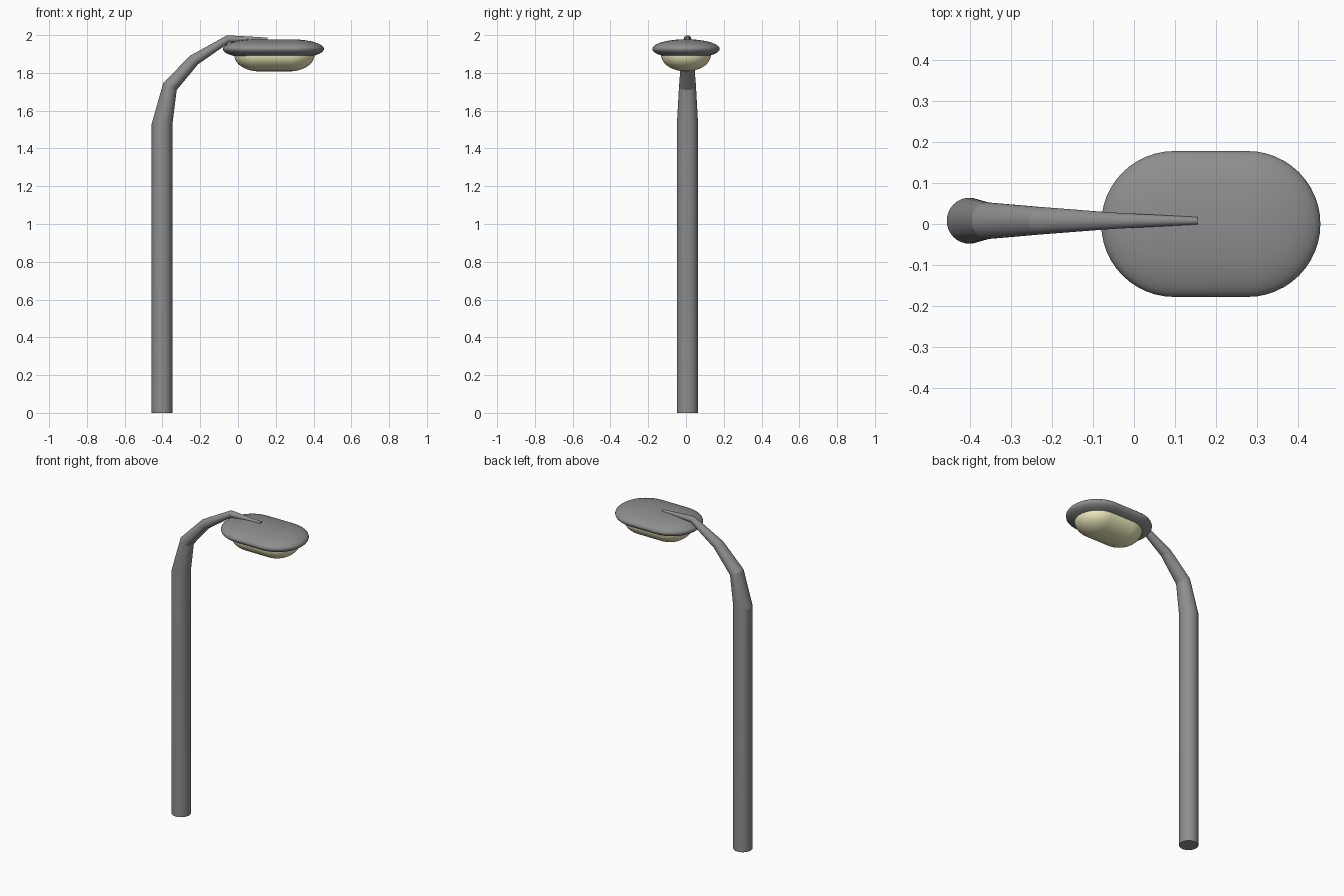
import bpy, bmesh, math
from mathutils import Vector

if "Cube" in bpy.data.objects:
    bpy.data.objects.remove(bpy.data.objects["Cube"])

GREY = (0.27, 0.27, 0.27, 1)
CREAM = (0.85, 0.82, 0.5, 1)


def finish(bm, name, color, angle=30):
    bmesh.ops.recalc_face_normals(bm, faces=bm.faces[:])
    me = bpy.data.meshes.new(name)
    bm.to_mesh(me)
    bm.free()
    ob = bpy.data.objects.new(name, me)
    bpy.context.collection.objects.link(ob)
    mat = bpy.data.materials.new(name + "_colour")
    mat.diffuse_color = color
    mat.use_nodes = True
    mat.node_tree.nodes["Principled BSDF"].inputs["Base Color"].default_value = mat.diffuse_color
    me.materials.append(mat)
    bpy.ops.object.select_all(action='DESELECT')
    ob.select_set(True)
    bpy.context.view_layer.objects.active = ob
    bpy.ops.object.shade_smooth_by_angle(angle=math.radians(angle))
    return ob


def tapered_tube(name, rings, y, color, sides=32):
    # each ring: centre x, centre z, radius in x-z, radius in y, lean in degrees
    bm = bmesh.new()
    loops = []
    for x, z, r, ry, lean in rings:
        a = math.radians(lean)
        across = Vector((math.cos(a), 0, -math.sin(a)))
        loops.append([bm.verts.new(Vector((x, y, z))
                      + across * r * math.cos(t) + Vector((0, ry * math.sin(t), 0)))
                      for t in (2 * math.pi * i / sides for i in range(sides))])
    for lo, hi in zip(loops, loops[1:]):
        for i in range(sides):
            j = (i + 1) % sides
            bm.faces.new((lo[i], lo[j], hi[j], hi[i]))
    bm.faces.new(loops[0])
    bm.faces.new(loops[-1])
    return finish(bm, name, color, angle=11.8)


def stretched_ellipsoid(name, x0, x1, z, r, h, color, lower_half=False):
    # a flattened sphere, split in the middle and pulled apart along x
    bm = bmesh.new()
    bmesh.ops.create_uvsphere(bm, u_segments=48, v_segments=24, radius=1)
    geom = bm.verts[:] + bm.edges[:] + bm.faces[:]
    if lower_half:
        bmesh.ops.bisect_plane(bm, geom=geom, dist=1e-5, plane_co=(0, 0, 0),
                               plane_no=(0, 0, 1), clear_outer=True)
        bmesh.ops.holes_fill(bm, edges=[e for e in bm.edges if e.is_boundary])
        geom = bm.verts[:] + bm.edges[:] + bm.faces[:]
    bmesh.ops.bisect_plane(bm, geom=geom, dist=1e-5, plane_co=(0, 0, 0), plane_no=(1, 0, 0))
    seam = [e for e in bm.edges if all(abs(v.co.x) < 1e-4 for v in e.verts)]
    bmesh.ops.split_edges(bm, edges=seam)
    for f in bm.faces:
        f.tag = f.calc_center_median().x > 0
    for v in bm.verts:
        right = v.link_faces[0].tag
        v.co = Vector(((x1 if right else x0) + v.co.x * r, v.co.y * r, z + v.co.z * h))
    rim = [e for e in bm.edges if e.is_boundary]
    bmesh.ops.bridge_loops(bm, edges=rim)
    return finish(bm, name, color)


# Pole with curved, tapering arm
tapered_tube("pole", [
    (-0.402, 0.0, 0.055, 0.056, 0),
    (-0.402, 1.53, 0.055, 0.056, 0),
    (-0.36, 1.728, 0.040, 0.045, 27),
    (-0.233, 1.868, 0.031, 0.034, 45),
    (-0.052, 1.980, 0.020, 0.020, 72),
    (0.155, 1.978, 0.009, 0.009, 90)], y=0.008, color=GREY)

# Lamp housing
stretched_ellipsoid("lamp_housing", 0.098, 0.277, 1.927, 0.178, 0.051, GREY)

# Glowing lens under the housing
stretched_ellipsoid("lamp_lens", 0.112, 0.273, 1.896, 0.132, 0.088, CREAM, lower_half=True)
